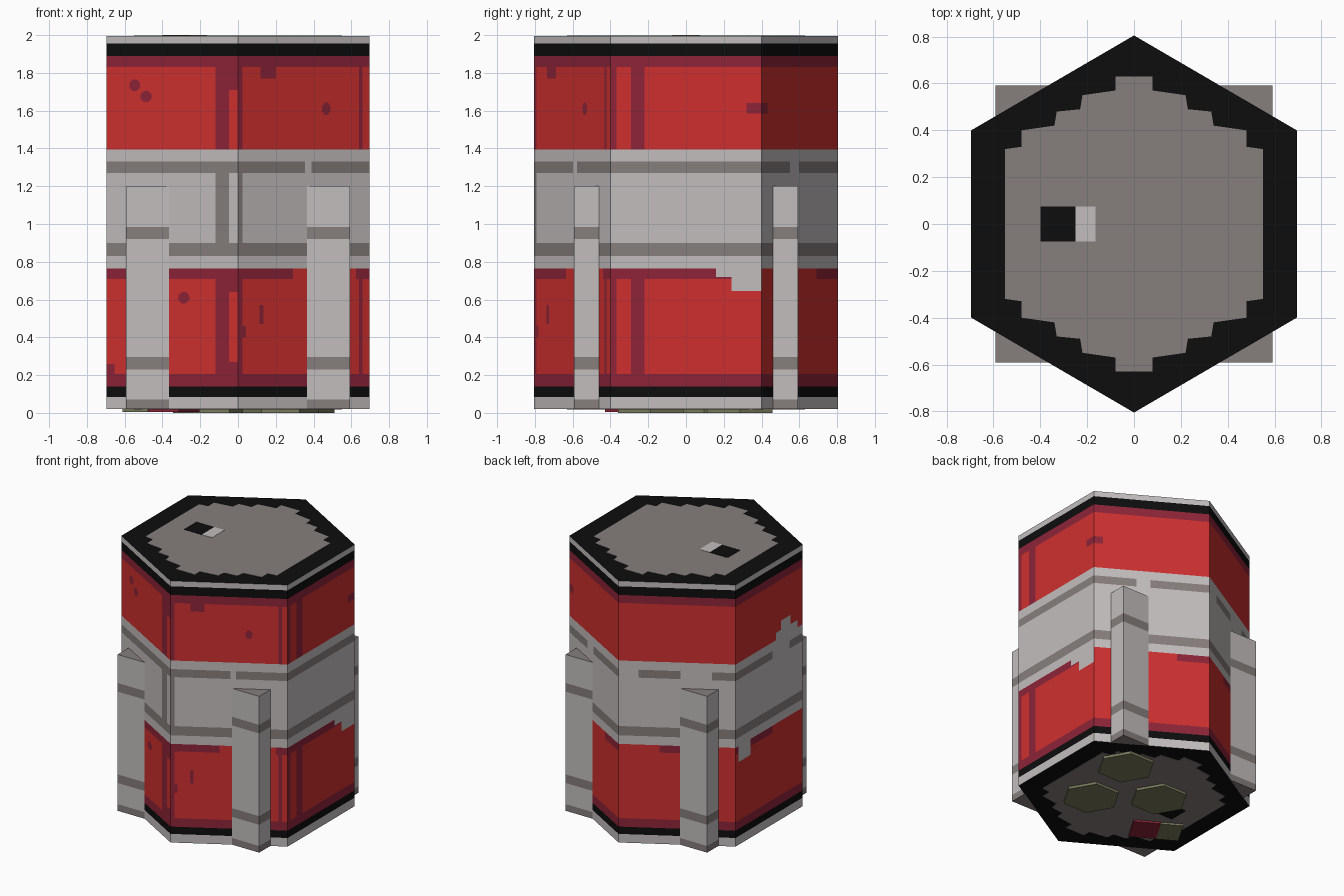
import bpy, bmesh, math
from mathutils import Vector

if "Cube" in bpy.data.objects:
    bpy.data.objects.remove(bpy.data.objects["Cube"])


def material(name, hex_code):
    m = bpy.data.materials.new(name)
    rgb = [int(hex_code[i:i + 2], 16) / 255 for i in (0, 2, 4)]
    m.diffuse_color = [c / 12.92 if c < 0.04 else ((c + 0.055) / 1.055) ** 2.4 for c in rgb] + [1]
    m.use_nodes = True
    m.node_tree.nodes["Principled BSDF"].inputs["Base Color"].default_value = m.diffuse_color
    return m


MATS = [material(*p) for p in (("light_grey", "c4bebe"), ("dark_grey", "867e7c"),
                               ("red", "cf302f"), ("dark_red", "8e2438"),
                               ("black", "0d0d0d"), ("olive", "7c7a5c"))]
L, G, R, D, K, O = range(6)


def finish(name, bm):
    bmesh.ops.remove_doubles(bm, verts=bm.verts, dist=1e-5)
    me = bpy.data.meshes.new(name)
    bm.to_mesh(me)
    bm.free()
    for m in MATS:
        me.materials.append(m)
    ob = bpy.data.objects.new(name, me)
    bpy.context.collection.objects.link(ob)
    return ob


def prism(name, pts, z0, z1, mat):
    """Closed plate or block with a flat outline."""
    bm = bmesh.new()
    face = bm.faces.new([bm.verts.new((x, y, z0)) for x, y in pts])
    ext = bmesh.ops.extrude_face_region(bm, geom=[face])
    for v in ext["geom"]:
        if isinstance(v, bmesh.types.BMVert):
            v.co.z = z1
    bmesh.ops.recalc_face_normals(bm, faces=bm.faces)
    for f in bm.faces:
        f.material_index = mat
    return finish(name, bm)


def rect(x0, x1, y0, y1):
    return [(x0, y0), (x1, y0), (x1, y1), (x0, y1)]


# Hexagonal drum: painted bands shared by all sides, (bottom, top, colour)
BOT, TOP = 0.02, 1.996
HEX = [(-0.695, -0.4), (0, -0.805), (0.695, -0.4), (0.695, 0.4), (0, 0.805), (-0.695, 0.4)]
BANDS = [(BOT, .085, L), (.085, .14, K), (.14, .205, D), (.205, .71, R), (.71, .765, D),
         (.765, .83, L), (.83, .9, G), (.9, 1.27, L), (1.27, 1.33, G), (1.33, 1.395, L),
         (1.395, 1.83, R), (1.83, 1.89, D), (1.89, 1.955, K), (1.955, TOP, L)]

# Extra paint on each side: (left, right, bottom, top, colour), left/right as 0..1
PAINT = [
    # front left
    [(.83, 1, .205, .71, D), (.83, 1, 1.395, 1.83, D), (.93, 1, .27, .64, R),
     (.93, 1, 1.395, 1.71, R), (.83, .93, .9, 1.27, G), (0, .06, .205, .26, D)],
    # front right
    [(0, .035, .205, .71, D), (0, .035, 1.395, 1.83, D), (0, .035, .9, 1.27, G),
     (.92, .95, .205, .71, D), (.92, .95, 1.395, 1.83, D), (.42, .9, .71, .765, R),
     (.17, .29, 1.77, 1.83, D), (.51, .56, 1.27, 1.33, L), (.165, .195, .47, .57, D),
     (.035, .06, .4, .46, D)],
    # right
    [(0, .04, .205, .71, D), (0, .04, 1.395, 1.83, D), (.135, .225, .205, .71, D),
     (.135, .225, 1.395, 1.83, D), (.7, .8, .72, .765, L), (.8, 1, .645, .765, L),
     (.9, 1, 1.585, 1.64, D)],
    # back right
    [(0, .72, .71, .765, R), (.37, .49, 1.27, 1.33, L), (0, .08, 1.585, 1.64, D)],
    # back left
    [(0, .35, .71, .765, R), (.72, 1, .71, .765, R), (.53, .8, 1.27, 1.33, L),
     (0, .17, 1.27, 1.33, L)],
    # left
    [(.04, .22, .645, .765, L), (.55, 1, .71, .765, R), (.6, .92, 1.395, 1.45, L),
     (.68, .82, 1.45, 1.52, L), (.55, .8, 1.27, 1.33, L)],
]

bm = bmesh.new()
zs = sorted({b[0] for b in BANDS} | {TOP} | {z for s in PAINT for p in s for z in p[2:4]})
for i, paint in enumerate(PAINT):
    a, b = Vector(HEX[i]), Vector(HEX[(i + 1) % 6])
    ts = sorted({0, 1} | {t for p in paint for t in p[:2]})
    for t0, t1 in zip(ts, ts[1:]):
        for z0, z1 in zip(zs, zs[1:]):
            t, z = (t0 + t1) / 2, (z0 + z1) / 2
            col = [m for lo, hi, m in BANDS if lo < z < hi][0]
            for l, r, lo, hi, m in paint:
                if l < t < r and lo < z < hi:
                    col = m
            p, q = a.lerp(b, t0), a.lerp(b, t1)
            f = bm.faces.new([bm.verts.new(c) for c in (
                (*p, z0), (*q, z0), (*q, z1), (*p, z1))])
            f.material_index = col
# black end caps
for z, pts in ((TOP, HEX), (BOT, HEX[::-1])):
    f = bm.faces.new([bm.verts.new((x, y, z)) for x, y in pts])
    f.material_index = K
finish("drum", bm)

# Round paint spots: (side, position along side, height, half width, half height)
for i, t, z, w, h in ((0, .216, 1.735, .033, .03), (0, .302, 1.675, .033, .03),
                      (0, .59, .61, .033, .03), (1, .67, 1.61, .025, .032)):
    a, b = Vector(HEX[i]), Vector(HEX[i + 1])
    d = (b - a).normalized()
    c = a.lerp(b, t) + Vector((d.y, -d.x)) * 0.003
    bm = bmesh.new()
    ring = []
    for k in range(8):
        ang = math.pi * (k + .5) / 4
        p = c + d * w * math.cos(ang) * 1.08
        ring.append(bm.verts.new((p.x, p.y, z + h * math.sin(ang) * 1.08)))
    bm.faces.new(ring).material_index = D
    finish("paint_spot", bm)

# Stepped grey lid panels with handle slot, on both ends
QUARTER = [(.55, .32), (.48, .33), (.48, .40), (.41, .41), (.34, .42), (.33, .48),
           (.23, .49), (.22, .55), (.08, .57), (.08, .63)]
half = QUARTER + [(-x, y) for x, y in QUARTER[::-1]]
outline = half + [(x, -y) for x, y in half[::-1]]
for name, z, s in (("top", TOP, 1), ("bottom", BOT, -1)):
    prism(name + "_panel", outline, z, z + s * .002, G)
    prism(name + "_slot", rect(-.4, -.25, -.075, .075), z, z + s * .004, K)
    prism(name + "_slot_edge", rect(-.25, -.165, -.075, .075), z, z + s * .004, L)

# Four triangular corner legs with dark bands
LEG_BANDS = [(.02, .07, G), (.07, .23, L), (.23, .295, G), (.295, .92, L),
             (.92, .985, G), (.985, 1.2, L)]
for sx in (-1, 1):
    for sy in (-1, 1):
        tri = [(sx * .592, sy * .592), (sx * .36, sy * .592), (sx * .592, sy * .456)]
        bm = bmesh.new()
        for z0, z1, m in LEG_BANDS:
            for (ax, ay), (bx, by) in ((tri[0], tri[1]), (tri[2], tri[0])):
                f = bm.faces.new([bm.verts.new(c) for c in (
                    (ax, ay, z0), (bx, by, z0), (bx, by, z1), (ax, ay, z1))])
                f.material_index = m
        for z in (.02, 1.2):
            f = bm.faces.new([bm.verts.new((x, y, z)) for x, y in tri])
            f.material_index = G
        bmesh.ops.remove_doubles(bm, verts=bm.verts, dist=1e-5)
        bmesh.ops.recalc_face_normals(bm, faces=bm.faces)
        if sum((f.normal.dot(f.calc_center_median() - Vector((sx * .52, sy * .55, .6)))
                for f in bm.faces)) < 0:
            bmesh.ops.reverse_faces(bm, faces=bm.faces)
        finish("corner_leg", bm)

# Olive hexagonal feet under the drum
for x, y in ((.311, .285), (.225, -.187), (-.144, .094)):
    pts = [(x + .2 * math.cos(k * math.pi / 3), y + .2 * math.sin(k * math.pi / 3))
           for k in range(6)]
    prism("foot_plate", pts, 0, BOT, O)

# Two-tone block under the drum
d = Vector((-.86, .51))
n = Vector((-.51, -.86))
for name, c, w, m in (("block_red_end", (-.34, -.29), .095, D),
                      ("block_olive_end", (-.49, -.205), .078, O)):
    c = Vector(c)
    prism(name, [tuple(c + d * i * w + n * j * .105)
                 for i, j in ((-1, -1), (1, -1), (1, 1), (-1, 1))], .004, BOT, m)
